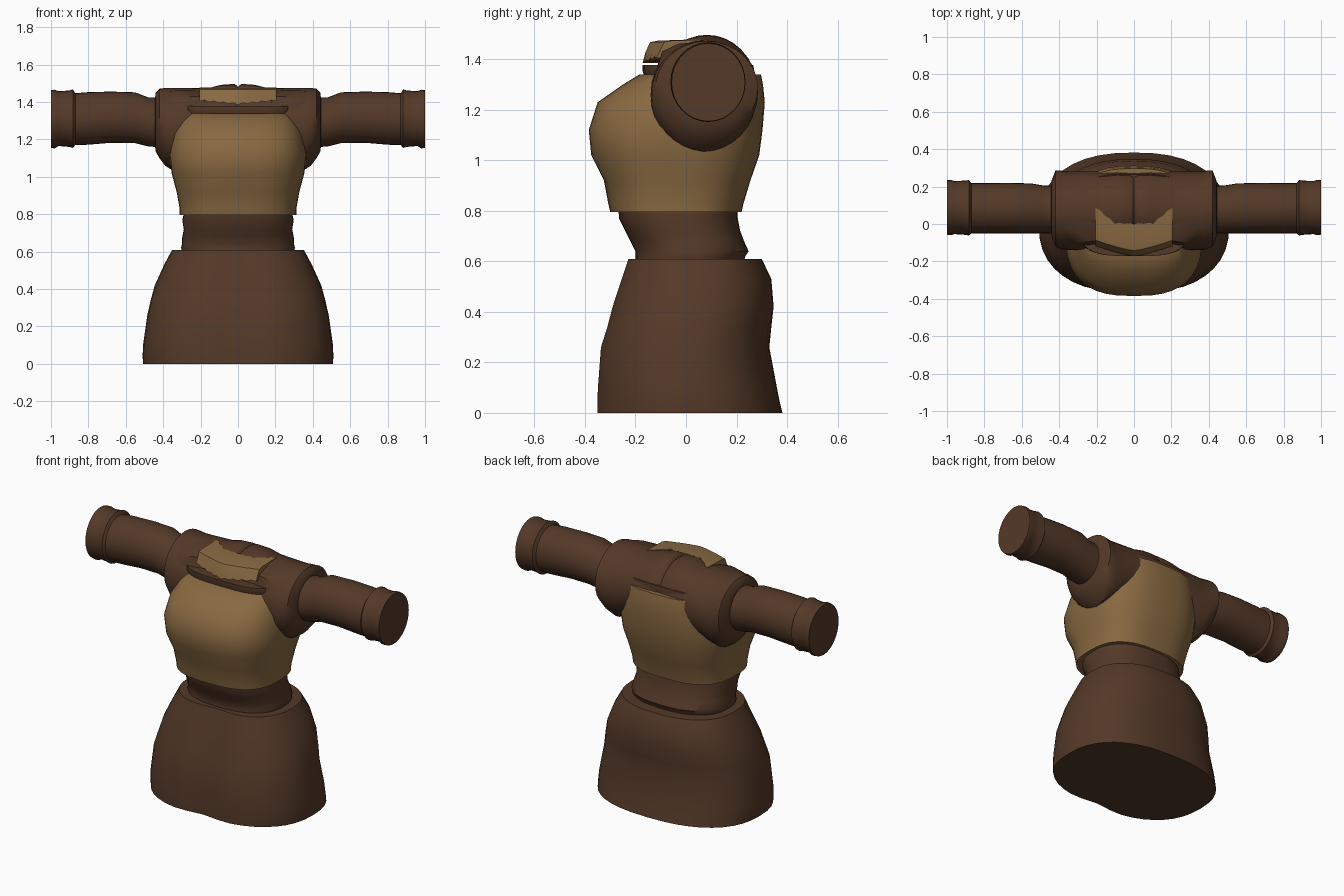
import bpy, bmesh, math

if "Cube" in bpy.data.objects:
    bpy.data.objects.remove(bpy.data.objects["Cube"])


def material(name, rgb):
    m = bpy.data.materials.new(name)
    m.diffuse_color = (*rgb, 1)
    m.use_nodes = True
    m.node_tree.nodes["Principled BSDF"].inputs["Base Color"].default_value = m.diffuse_color
    return m


BROWN = material("dark_brown", (0.088, 0.041, 0.021))
TAN = material("tan", (0.25, 0.142, 0.054))


def finish(name, bm, mat, angle=40):
    bmesh.ops.recalc_face_normals(bm, faces=bm.faces)
    me = bpy.data.meshes.new(name)
    bm.to_mesh(me)
    bm.free()
    me.materials.append(mat)
    ob = bpy.data.objects.new(name, me)
    bpy.context.collection.objects.link(ob)
    bpy.ops.object.select_all(action='DESELECT')
    ob.select_set(True)
    bpy.context.view_layer.objects.active = ob
    bpy.ops.object.shade_smooth_by_angle(angle=math.radians(angle))
    return ob


def loft(name, rings, mat):
    """Skin a list of point rings and cap both ends."""
    bm = bmesh.new()
    vr = [[bm.verts.new(p) for p in r] for r in rings]
    n = len(vr[0])
    for a, b in zip(vr, vr[1:]):
        for i in range(n):
            j = (i + 1) % n
            bm.faces.new((a[i], a[j], b[j], b[i]))
    bm.faces.new(vr[0])
    bm.faces.new(vr[-1])
    return finish(name, bm, mat)


def spow(v, e):
    return math.copysign(abs(v) ** e, v)


def body(name, sections, mat, power=2.4, dent=0.0, n=40):
    """Stack of rounded sections: height, half width, front y, back y."""
    rings = []
    for z, w, y0, y1 in sections:
        ring = []
        for i in range(n):
            t = 2 * math.pi * i / n
            x = w * spow(math.cos(t), 2 / power)
            y = (y0 + y1) / 2 + (y1 - y0) / 2 * spow(math.sin(t), 2 / power)
            if math.sin(t) < 0:
                y += dent * math.exp(-(x / 0.13) ** 2)
            ring.append((x, y, z))
        rings.append(ring)
    return loft(name, rings, mat)


# Skirt with a soft crease down the front
body("skirt", [(0, .508, -.37, .382), (.04, .51, -.37, .372), (.1, .508, -.367, .36),
               (.26, .485, -.355, .33), (.34, .467, -.33, .338), (.42, .445, -.31, .347),
               (.53, .395, -.275, .338), (.61, .352, -.25, .30)], BROWN, dent=.03)

# Waist band
body("waist", [(.56, .28, -.2, .22), (.62, .305, -.2, .235), (.64, .30, -.2, .248),
               (.68, .298, -.22, .23), (.72, .29, -.24, .215), (.77, .298, -.265, .205),
               (.84, .28, -.27, .20)], BROWN)

# Bodice
body("bodice", [(.795, .312, -.30, .22), (.83, .312, -.308, .228), (.92, .328, -.325, .255),
                (1.02, .355, -.375, .29), (1.12, .366, -.385, .303), (1.23, .345, -.35, .312),
                (1.30, .318, -.25, .305), (1.34, .305, -.185, .297)], TAN, power=2.7)

# Neck rim above the bodice
body("neck_rim", [(1.33, .29, -.165, .265), (1.355, .306, -.172, .27),
                  (1.378, .30, -.172, .266)], BROWN, power=3.5)

# Shoulders, sleeves and cuffs: x, low z, high z, front y, back y
half = [(0.006, 1.10, 1.488, -.10, .27), (.02, 1.10, 1.497, -.11, .275),
        (.09, 1.10, 1.492, -.12, .28), (.16, 1.10, 1.475, -.125, .28),
        (.28, 1.06, 1.475, -.14, .28), (.35, 1.035, 1.475, -.14, .28),
        (.39, 1.06, 1.475, -.135, .285), (.42, 1.10, 1.472, -.12, .285),
        (.44, 1.135, 1.45, -.07, .235), (.443, 1.16, 1.425, -.05, .205),
        (.48, 1.163, 1.425, -.05, .205), (.55, 1.18, 1.452, -.05, .217),
        (.68, 1.182, 1.456, -.05, .22), (.80, 1.172, 1.453, -.05, .218),
        (.87, 1.17, 1.447, -.05, .218), (.883, 1.155, 1.468, -.062, .235),
        (.90, 1.16, 1.462, -.058, .232), (.96, 1.165, 1.458, -.054, .23),
        (.98, 1.152, 1.466, -.06, .236), (1.0, 1.155, 1.463, -.057, .234)]
# slight seam at the middle
path = [(-x, *r) for x, *r in reversed(half)] + [(0, 1.1, 1.48, -.10, .27)] + half
rings = []
for x, z0, z1, y0, y1 in path:
    rings.append([(x, (y0 + y1) / 2 + (y1 - y0) / 2 * math.cos(a),
                   (z0 + z1) / 2 + (z1 - z0) / 2 * math.sin(a))
                  for a in (2 * math.pi * i / 32 for i in range(32))])
loft("shoulders_and_sleeves", rings, BROWN)

# Raised fur collar at the front of the neck, ragged at its edges
bm = bmesh.new()
cols, grid = 16, []
for i in range(cols + 1):
    x = -.205 + .41 * i / cols
    u = abs(x) / .205
    front = -.172 + .055 * u ** 1.3
    low = 1.385 + .02 * u + .008 * (i % 2)
    back = .0 + .085 * max(0, (u - .5) / .5) + .008 * (i % 2)
    prof = [(back, low), (front, low), (front + .012, 1.43), (front + .03, 1.468),
            (front + .06, 1.474), (back, 1.478)]
    grid.append([bm.verts.new((x, y, z)) for y, z in prof])
for a, b in zip(grid, grid[1:]):
    for j in range(6):
        k = (j + 1) % 6
        bm.faces.new((a[j], a[k], b[k], b[j]))
bm.faces.new(grid[0])
bm.faces.new(grid[-1])
finish("fur_collar", bm, TAN, 45)

# Shoulder yokes flanking the collar
for s, side in ((-1, "left"), (1, "right")):
    sec = [(.18, -.105, 1.37, 1.465), (.24, -.115, 1.37, 1.472),
           (.32, -.12, 1.33, 1.472), (.40, -.09, 1.31, 1.465)]
    loft(side + "_yoke", [[(s * x, y, lo), (s * x, y + .02, (lo + hi) / 2 + .01),
                           (s * x, y + .09, hi - .01), (s * x, .08, hi),
                           (s * x, .08, lo)] for x, y, lo, hi in sec], BROWN)
